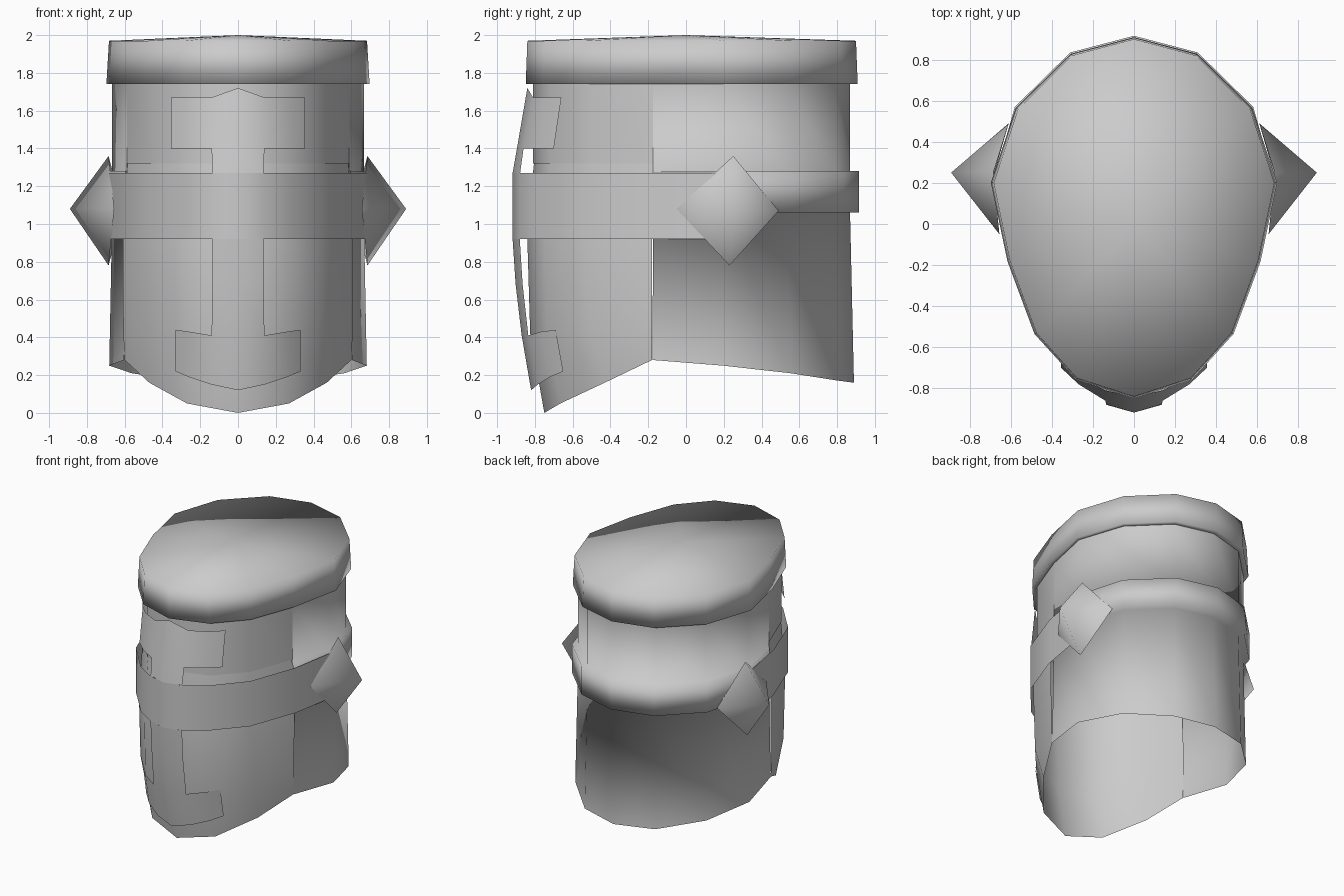
import bpy, bmesh
from mathutils import Vector

if "Cube" in bpy.data.objects:
    bpy.data.objects.remove(bpy.data.objects["Cube"])

steel = bpy.data.materials.new("plain_steel")
steel.use_nodes = True
GREY = (0.6, 0.6, 0.6, 1)
steel.diffuse_color = GREY
steel.node_tree.nodes["Principled BSDF"].inputs["Base Color"].default_value = GREY

# Half outline of the helmet seen from above, front to back
OUTLINE = [(0, -.84), (.28, -.75), (.48, -.53), (.61, -.18),
           (.69, .2), (.57, .56), (.305, .82), (0, .9)]


def ring(z, scale=1.0, start=0, end=8, x_scale=1.0):
    """Row of points on the half outline; z and scale may vary per point."""
    row = []
    for i in range(start, end):
        s = scale(i) if callable(scale) else scale
        h = z(i) if callable(z) else z
        x, y = OUTLINE[i]
        row.append((x * s * x_scale, y * s, h))
    return row


def quads(rows):
    """Faces that join neighbouring rows of equal length."""
    return [[a[i], a[i + 1], b[i + 1], b[i]]
            for a, b in zip(rows, rows[1:]) for i in range(len(a) - 1)]


def part(name, polys):
    """Mirror the faces in x, weld them and shade them smooth."""
    bm = bmesh.new()
    for side in (1, -1):
        for poly in polys:
            pts = [(x * side, y, z) for x, y, z in poly]
            bm.faces.new([bm.verts.new(p) for p in pts[::side]])
    bmesh.ops.remove_doubles(bm, verts=bm.verts, dist=0.0005)
    bmesh.ops.recalc_face_normals(bm, faces=bm.faces)
    bm.normal_update()
    axis = Vector((0, 0, 1))
    if sum(f.normal.dot(f.calc_center_median() - axis) * f.calc_area()
           for f in bm.faces) < 0:
        bmesh.ops.reverse_faces(bm, faces=bm.faces)
    mesh = bpy.data.meshes.new(name)
    bm.to_mesh(mesh)
    bm.free()
    mesh.materials.append(steel)
    for f in mesh.polygons:
        f.use_smooth = True
    obj = bpy.data.objects.new(name, mesh)
    bpy.context.collection.objects.link(obj)
    return obj


# Crown: ledge, rim and shallow domed lid
rim_top = ring(1.97, 1.0, x_scale=.99)
lid = [[a, b, (0, 0, 2)] for a, b in zip(rim_top, rim_top[1:])]
part("crown_rim", quads([ring(1.74, .965), ring(1.74, 1.01), rim_top]) + lid)


# Skull, flared rear band and neck guard in one smooth shell
def flare(i):
    return {3: .975, 4: .995}.get(i, 1.018)


def guard_hem(i):
    return (.28, .25, .21, .17, .16)[i - 3]


brow_front = quads([ring(1.74, .965, 0, 4), ring(1.32, .965, 0, 4)])
rear = quads([ring(1.74, .965, 3), ring(1.28, .965, 3),
              ring(1.28, flare, 3), ring(1.06, flare, 3),
              ring(1.06, .965, 3), ring(guard_hem, .988, 3)])
part("skull_and_neck_guard", brow_front + rear)

# Face plate with pointed chin
chin = [(0, -.75, 0), (.27, -.665, .05), (.47, -.43, .16), (.6, -.18, .28)]
lower = [(0, -.825, .42), (.28, -.735, .42), (.48, -.51, .42), (.607, -.18, .42)]
part("face_plate", quads([ring(1.38, .95, 0, 4), ring(1.27, .965, 0, 4),
                          ring(.92, 1.0, 0, 4), lower, chin]))

# Raised band across the face
band = [(0, -.918), (.14, -.878), (.28, -.79), (.49, -.55), (.625, -.18), (.69, .2)]
part("visor_band", quads([[(x, y, z) for x, y in band] for z in (1.27, .92)]))

# Cross on the face: upright and arms, above and below the band
upper_stem = quads([[(0, -.84, 1.72), (.14, -.81, 1.67)],
                    [(0, -.895, 1.4), (.14, -.86, 1.4)],
                    [(0, -.918, 1.27), (.135, -.878, 1.27)]])
upper_arm = quads([[(.14, -.81, 1.67), (.27, -.745, 1.67), (.355, -.66, 1.67)],
                   [(.14, -.86, 1.4), (.27, -.78, 1.4), (.355, -.7, 1.4)]])
part("cross_top", upper_stem + upper_arm)

lower_stem = quads([[(0, -.918, .92), (.135, -.88, .92)],
                    [(0, -.902, .68), (.135, -.865, .68)],
                    [(0, -.87, .41), (.14, -.835, .41)],
                    [(0, -.82, .12), (.14, -.785, .15)]])
lower_arm = quads([[(.14, -.835, .41), (.26, -.765, .43), (.332, -.69, .44)],
                   [(.14, -.785, .15), (.26, -.72, .19), (.332, -.65, .22)]])
part("cross_bottom", lower_stem + lower_arm)

# Pyramid studs at the visor hinges
apex = (.89, .25, 1.08)
base = [(.655, -.05, 1.08), (.685, .25, 1.36), (.61, .49, 1.07), (.685, .23, .78)]
part("hinge_studs", [[apex, base[i], base[i - 1]] for i in range(4)])
